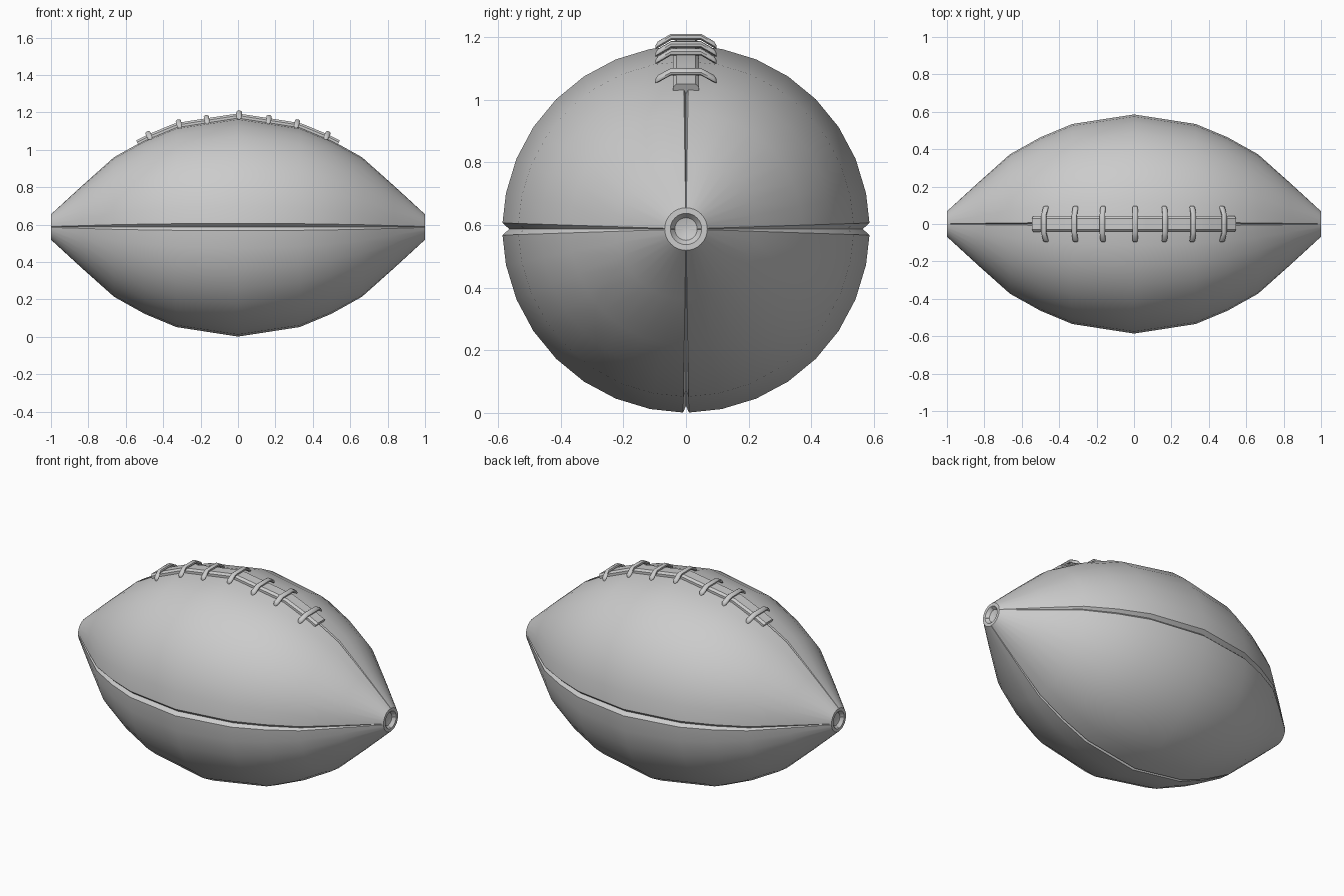
import bpy, bmesh, math
from mathutils import Vector

if "Cube" in bpy.data.objects:
    bpy.data.objects.remove(bpy.data.objects["Cube"])

CZ = 0.587
# half profile: (x, radius) from the middle to the tip
HALF = [(0, .586), (.33, .535), (.5, .464), (.663, .373), (.83, .224), (1, .068)]
DISH = [(1.0, .05), (.982, .036), (.976, .012)]


def radius(x):
    x = abs(x)
    for (a, ra), (b, rb) in zip(HALF, HALF[1:]):
        if x <= b:
            return ra + (rb - ra) * (x - a) / (b - a)
    return HALF[-1][1]


def finish(name, bm, angle=35):
    bmesh.ops.recalc_face_normals(bm, faces=bm.faces[:])
    me = bpy.data.meshes.new(name)
    bm.to_mesh(me)
    bm.free()
    ob = bpy.data.objects.new(name, me)
    bpy.context.collection.objects.link(ob)
    bpy.ops.object.select_all(action='DESELECT')
    ob.select_set(True)
    bpy.context.view_layer.objects.active = ob
    bpy.ops.object.shade_smooth_by_angle(angle=math.radians(angle))
    return ob


def skin(bm, rings):
    # joins closed rings of points and caps both ends
    vs = [[bm.verts.new(p) for p in ring] for ring in rings]
    n = len(vs[0])
    for a, b in zip(vs, vs[1:]):
        for i in range(n):
            bm.faces.new((a[i], a[(i + 1) % n], b[(i + 1) % n], b[i]))
    bm.faces.new(vs[0])
    bm.faces.new(vs[-1])


# cross-section: 32 sides, with a V groove at each of the four seams
section = []
for i in range(32):
    a = i * math.tau / 32
    if i % 8 == 0:
        w = math.radians(1.9 if i % 16 == 0 else 0.9)
        section += [(a - w, 1.0), (a, .963), (a + w, 1.0)]
    else:
        section.append((a, 1.0))

# ball body with dished tips
right = HALF + DISH
profile = [(-x, r) for x, r in reversed(right)] + right[1:]
bm = bmesh.new()
skin(bm, [[(x, r * k * math.cos(a), CZ + r * k * math.sin(a)) for a, k in section]
          for x, r in profile])
finish("ball_body", bm)


def frame(x):
    # surface point on the top ridge with its tangent and normal
    d = .06
    t = Vector((2 * d, 0, radius(x + d) - radius(x - d))).normalized()
    return Vector((x, 0, CZ + radius(x))), t, Vector((-t.z, 0, t.x))


# lace strip along the top seam
bm = bmesh.new()
outline = [(-.042, -.02), (.042, -.02), (.042, .01), (.03, .021), (-.03, .021), (-.042, .01)]
rings = []
for i in range(17):
    p, t, n = frame(-.535 + 1.07 * i / 16)
    rings.append([p + n * h + Vector((0, y, 0)) for y, h in outline])
skin(bm, rings)
finish("lace_strip", bm)

# cross laces: bent rounded bars over the strip
path = [(-.097, -.004), (-.09, .003), (-.048, .028), (.048, .028), (.09, .003), (.097, -.004)]
for k, x in enumerate((-.47, -.312, -.165, .006, .162, .311, .47)):
    p, t, n = frame(x)
    bm = bmesh.new()
    rings = []
    for j, (y, h) in enumerate(path):
        s = .6 if j in (0, 5) else 1
        rings.append([p + t * (.015 * s * math.cos(a)) + n * (h + .011 * s * math.sin(a))
                      + Vector((0, y, 0))
                      for a in (math.tau * (q + .5) / 8 for q in range(8))])
    skin(bm, rings)
    finish(f"cross_lace_{k + 1}", bm, 50)
